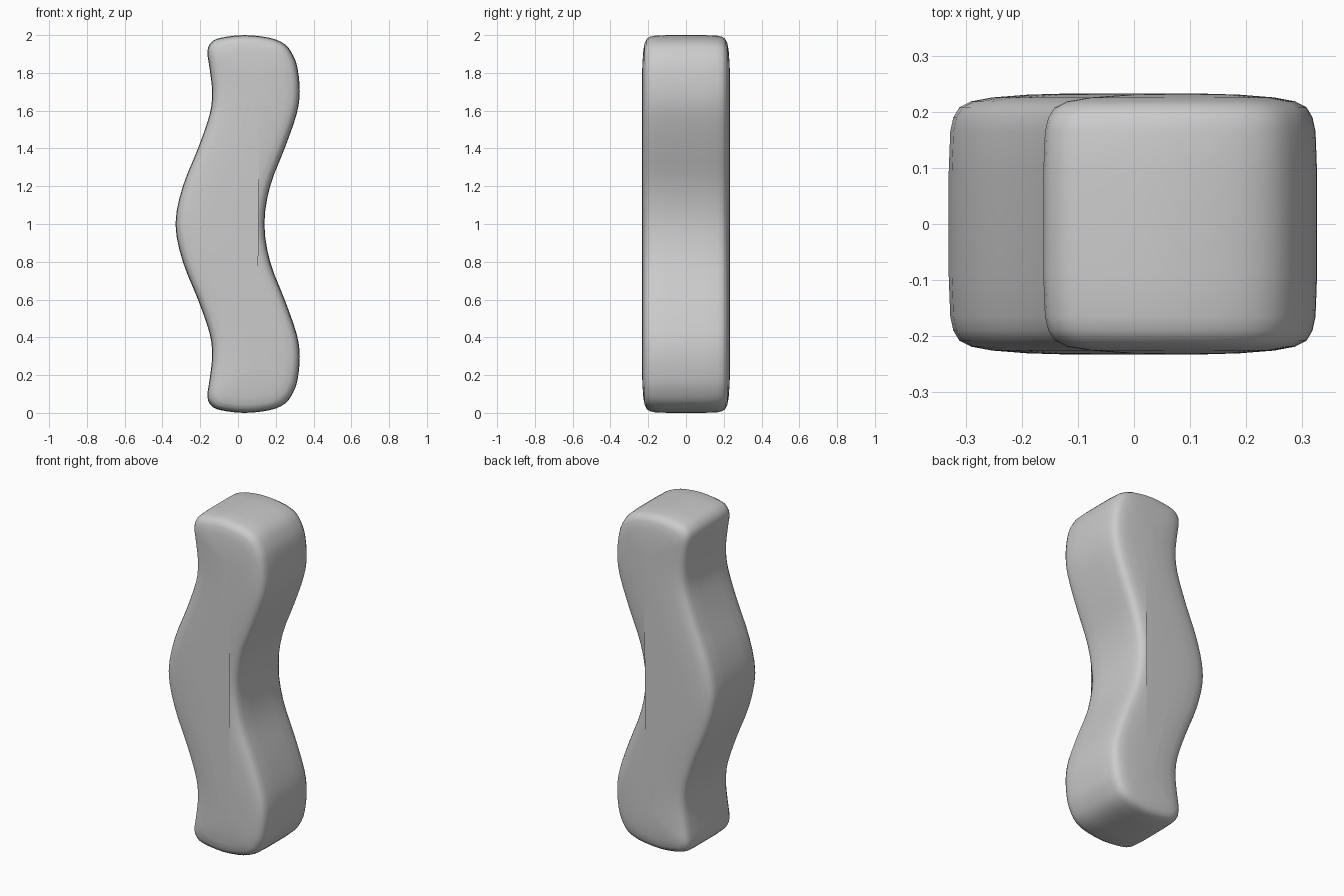
import bpy, bmesh, math
from mathutils import Vector

if "Cube" in bpy.data.objects:
    bpy.data.objects.remove(bpy.data.objects["Cube"])

# Upper half of the wavy front outline (x, z), right side up and over to the left
half = [(.14, 1.0), (.17, 1.2), (.247, 1.4), (.31, 1.58), (.327, 1.7), (.316, 1.82),
        (.293, 1.89), (.25, 1.95), (.17, 1.985), (.035, 2.0), (-.09, 1.986),
        (-.14, 1.963), (-.162, 1.915), (-.15, 1.82), (-.137, 1.7), (-.15, 1.58),
        (-.212, 1.4), (-.292, 1.2), (-.331, 1.0)]
half = [Vector(p) for p in half]
ctrl = half + [Vector((p.x, 2 - p.y)) for p in reversed(half[1:-1])]


def smooth_loop(pts, steps):
    """Closed Catmull-Rom curve through the points."""
    out, n = [], len(pts)
    for i in range(n):
        a, b, c, d = (pts[(i + k) % n] for k in (-1, 0, 1, 2))
        for s in range(steps):
            t = s / steps
            out.append(.5 * (2 * b + (c - a) * t + (2 * a - 5 * b + 4 * c - d) * t ** 2
                             + (3 * b - a - 3 * c + d) * t ** 3))
    return out


def spine(p):
    """Nearest point on the wavy centre line."""
    z = min(max(p.y, .25), 1.75)
    return Vector((-.095 * math.cos(math.pi * (z - 1) / .7), z))


outline = smooth_loop(ctrl, 3)

# Rounded edge section: depth y and inset towards the centre line
edge = [(.09, .0), (.165, .012), (.19, .035), (.208, .08), (.219, .17),
        (.226, .33), (.231, .6), (.233, .9)]
section = [(-y, f) for y, f in reversed(edge)] + edge

bm = bmesh.new()
rings = [[bm.verts.new((q.x, y, q.y)) for q in (p.lerp(spine(p), f) for p in outline)]
         for y, f in section]
n = len(outline)
for a, b in zip(rings, rings[1:]):
    for i in range(n):
        j = (i + 1) % n
        bm.faces.new((a[i], a[j], b[j], b[i]))
# Front and back faces
bm.faces.new(rings[0])
bm.faces.new(rings[-1])
bmesh.ops.triangulate(bm, faces=[f for f in bm.faces if len(f.verts) > 4])
bmesh.ops.recalc_face_normals(bm, faces=bm.faces)

mesh = bpy.data.meshes.new("wavy_bar")
bm.to_mesh(mesh)
bm.free()
bar = bpy.data.objects.new("wavy_bar", mesh)
bpy.context.collection.objects.link(bar)
bpy.context.view_layer.objects.active = bar
bar.select_set(True)
bpy.ops.object.shade_smooth_by_angle(angle=math.radians(40))
